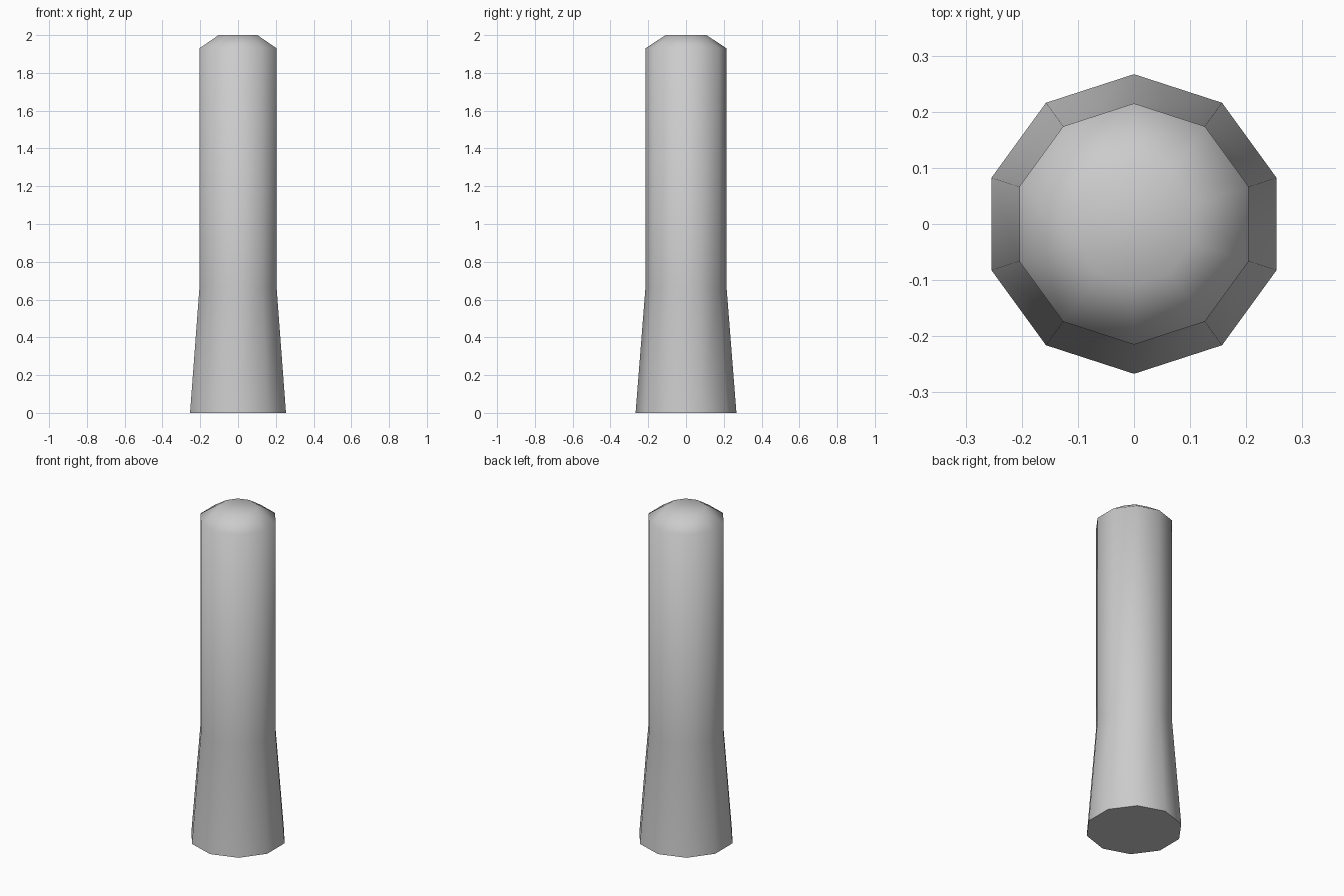
import bpy, bmesh, math

if "Cube" in bpy.data.objects:
    bpy.data.objects.remove(bpy.data.objects["Cube"])

SIDES = 10
# (radius, height) profile: flared foot, straight shaft, chamfered cap
PROFILE = [(0.267, 0.0), (0.215, 0.66), (0.215, 1.93), (0.108, 2.0)]

bm = bmesh.new()
rings = []
for r, z in PROFILE:
    angles = [math.pi / 2 + 2 * math.pi * i / SIDES for i in range(SIDES)]
    rings.append([bm.verts.new((r * math.cos(a), r * math.sin(a), z)) for a in angles])

# side walls
for lower, upper in zip(rings, rings[1:]):
    for i in range(SIDES):
        j = (i + 1) % SIDES
        bm.faces.new((lower[i], lower[j], upper[j], upper[i]))

# flat bottom and top
bm.faces.new(rings[0][::-1])
bm.faces.new(rings[-1])

mesh = bpy.data.meshes.new("post")
bm.to_mesh(mesh)
bm.free()
post = bpy.data.objects.new("post", mesh)
bpy.context.collection.objects.link(post)

# smooth sides and cap, crisp bottom edge
bpy.context.view_layer.objects.active = post
post.select_set(True)
bpy.ops.object.shade_smooth_by_angle(angle=math.radians(70))
